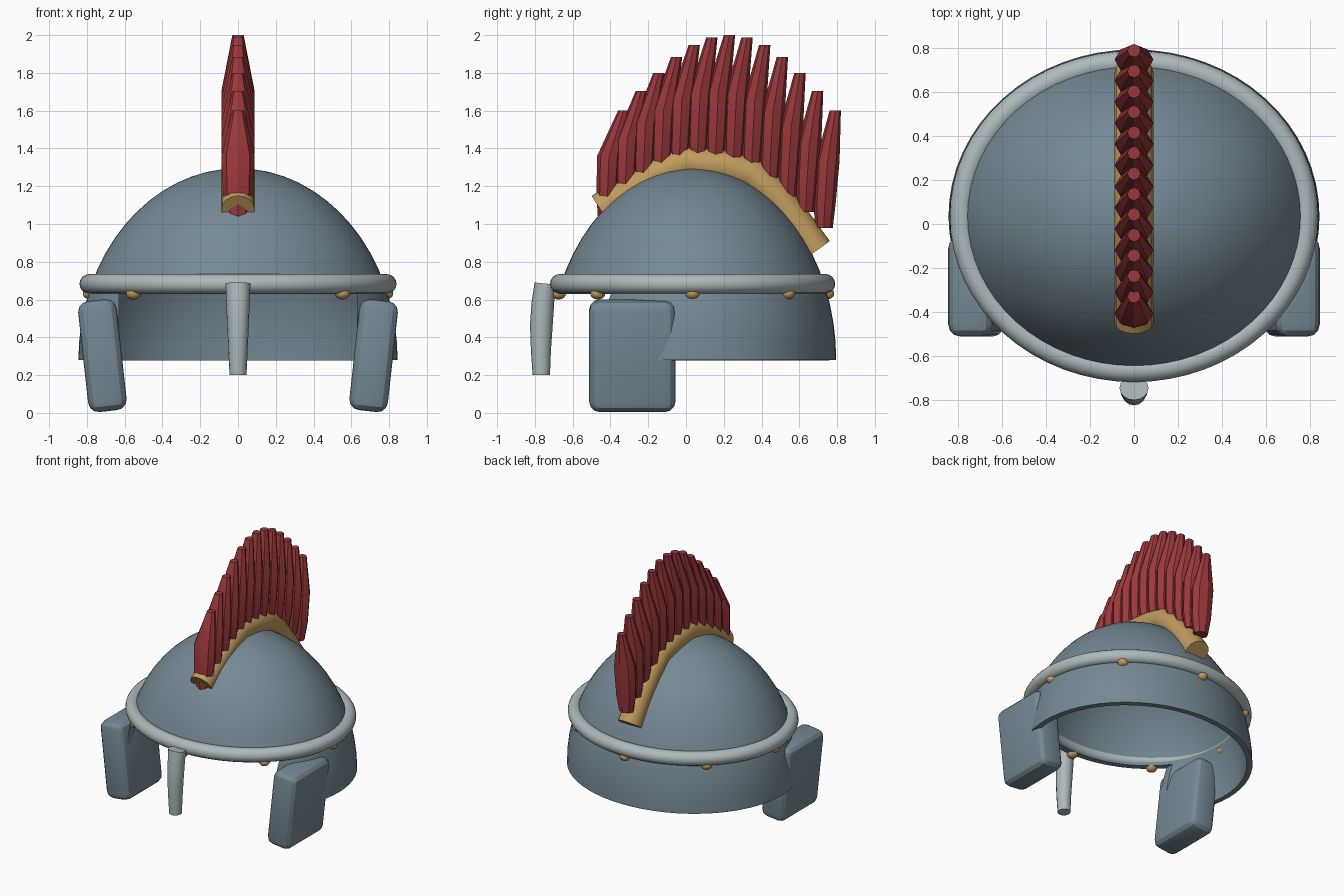
import bpy, bmesh, math
from mathutils import Vector

if "Cube" in bpy.data.objects:
    bpy.data.objects.remove(bpy.data.objects["Cube"])


def material(name, rgb):
    m = bpy.data.materials.new(name)
    m.diffuse_color = (*rgb, 1)
    m.use_nodes = True
    m.node_tree.nodes["Principled BSDF"].inputs["Base Color"].default_value = m.diffuse_color
    return m


STEEL = material("steel", (0.18, 0.25, 0.30))
TRIM = material("pale_trim", (0.42, 0.49, 0.51))
BRASS = material("brass", (0.53, 0.33, 0.11))
RED = material("red_plume", (0.33, 0.04, 0.045))
CY = 0.035  # centre of the bowl along y


def finish(ob, name, mat, angle=35):
    ob.name = name
    ob.data.materials.clear()
    ob.data.materials.append(mat)
    bpy.ops.object.select_all(action='DESELECT')
    ob.select_set(True)
    bpy.context.view_layer.objects.active = ob
    for mod in list(ob.modifiers):
        bpy.ops.object.modifier_apply(modifier=mod.name)
    bpy.ops.object.shade_smooth_by_angle(angle=math.radians(angle))
    return ob


def loft(name, rings, sides, mat, angle=35):
    """Capped tube in the x=0 plane; ring = (y, z, x radius, side radius, side direction)."""
    bm = bmesh.new()
    loops = []
    for y, z, rx, r, (dy, dz) in rings:
        loop = []
        for k in range(sides):
            a = math.tau * k / sides
            s = r * math.sin(a)
            loop.append(bm.verts.new((rx * math.cos(a), y + s * dy, z + s * dz)))
        loops.append(loop)
    for a, b in zip(loops, loops[1:]):
        for k in range(sides):
            n = (k + 1) % sides
            bm.faces.new((a[k], a[n], b[n], b[k]))
    bm.faces.new(loops[0][::-1])
    bm.faces.new(loops[-1])
    bmesh.ops.recalc_face_normals(bm, faces=bm.faces)
    me = bpy.data.meshes.new(name)
    bm.to_mesh(me)
    bm.free()
    ob = bpy.data.objects.new(name, me)
    bpy.context.collection.objects.link(ob)
    return finish(ob, name, mat, angle)


def follow(path):
    """Path points paired with the direction at right angles to the path."""
    out = []
    for i, p in enumerate(path):
        t = Vector(path[min(i + 1, len(path) - 1)]) - Vector(path[max(i - 1, 0)])
        t.normalize()
        out.append((p[0], p[1], (-t.y, t.x)))
    return out


# Bowl: half ellipsoid shell with a face opening
bpy.ops.mesh.primitive_cube_add(size=1, location=(0, -0.65, 0.315))
cutter = bpy.context.object
cutter.name = "face_opening_cutter"
cutter.scale = (1.26, 1.0, 0.63)
cutter.hide_render = True
cutter.hide_set(True)

bpy.ops.mesh.primitive_uv_sphere_add(segments=64, ring_count=32, radius=1)
bowl = bpy.context.object
bm = bmesh.new()
bm.from_mesh(bowl.data)
bmesh.ops.bisect_plane(bm, geom=bm.verts[:] + bm.edges[:] + bm.faces[:], dist=1e-4,
                       plane_co=(0, 0, 0), plane_no=(0, 0, 1), clear_inner=True)
for v in bm.verts:
    v.co = (v.co.x * 0.845, CY + v.co.y * 0.76, 0.28 + v.co.z * 1.015)
bm.to_mesh(bowl.data)
bm.free()
shell = bowl.modifiers.new("shell", 'SOLIDIFY')
shell.thickness = 0.04
shell.offset = -1
cut = bowl.modifiers.new("cut", 'BOOLEAN')
cut.object = cutter
cut.operation = 'DIFFERENCE'
cut.solver = 'EXACT'
finish(bowl, "bowl", STEEL)

# Brow ring
bpy.ops.mesh.primitive_torus_add(major_radius=1, minor_radius=0.052,
                                 major_segments=64, minor_segments=16)
ring = bpy.context.object
for v in ring.data.vertices:
    a = math.atan2(v.co.y, v.co.x)
    d = math.hypot(v.co.x, v.co.y) - 1
    v.co = ((0.787 + d) * math.cos(a), CY + (0.703 + d) * math.sin(a), 0.683 + v.co.z)
finish(ring, "brow_ring", TRIM)

# Rivets under the ring
for i in range(8):
    a = math.tau * i / 8
    bpy.ops.mesh.primitive_uv_sphere_add(
        segments=12, ring_count=8, radius=0.04,
        location=(0.782 * math.cos(a), CY + 0.71 * math.sin(a), 0.632))
    bpy.context.object.scale = (1, 1, 0.8)
    finish(bpy.context.object, f"rivet_{i + 1}", BRASS, 60)

# Nose guard
nose = [(-0.747, 0.685), (-0.758, 0.58), (-0.766, 0.46), (-0.768, 0.33), (-0.766, 0.2)]
radii = [(0.066, 0.055), (0.062, 0.06), (0.057, 0.06), (0.051, 0.053), (0.045, 0.046)]
loft("nose_guard", [(y, z, rx, r, d) for (y, z, d), (rx, r) in zip(follow(nose), radii)],
     16, TRIM)

# Cheek guards
for side, label in ((-1, "left"), (1, "right")):
    bpy.ops.mesh.primitive_cube_add(size=1, location=(side * 0.718, -0.284, 0.303))
    cheek = bpy.context.object
    cheek.scale = (0.205, 0.457, 0.59)
    bpy.ops.object.transform_apply(location=False, rotation=False, scale=True)
    cheek.rotation_euler.y = side * math.radians(6.3)
    bev = cheek.modifiers.new("round", 'BEVEL')
    bev.width = 0.055
    bev.segments = 3
    finish(cheek, f"cheek_guard_{label}", STEEL, 25)

# Crest holder
rail = [(-0.452, 1.075), (-0.29, 1.18), (-0.14, 1.27), (0.0, 1.328), (0.2, 1.305),
        (0.34, 1.27), (0.465, 1.155), (0.58, 1.01), (0.69, 0.858)]
loft("crest_holder", [(y, z, 0.088, 0.088, d) for y, z, d in follow(rail)], 16, BRASS)

# Plumes: 13 tapered tufts in an arc
COUNT = 13
for i in range(COUNT):
    t = i / (COUNT - 1)
    arc = math.sin(math.pi * t)
    base_y, top_y = -0.42 + 1.15 * t, -0.33 + 1.12 * t
    mid_y = base_y + 0.012 + 0.008 * t
    base_z, top_z = 1.04 - 0.06 * t + 0.3 * arc, 1.6 + 0.4 * arc
    h = top_z - base_z
    flat = (1, 0)
    loft(f"plume_{i + 1}", [
        (base_y, base_z, 0.055, 0.047, flat),
        (base_y + 0.004, base_z + 0.2 * h, 0.08, 0.058, flat),
        (mid_y, base_z + 0.57 * h, 0.088, 0.063, flat),
        (top_y, top_z, 0.03, 0.03, flat)], 8, RED, 30)
